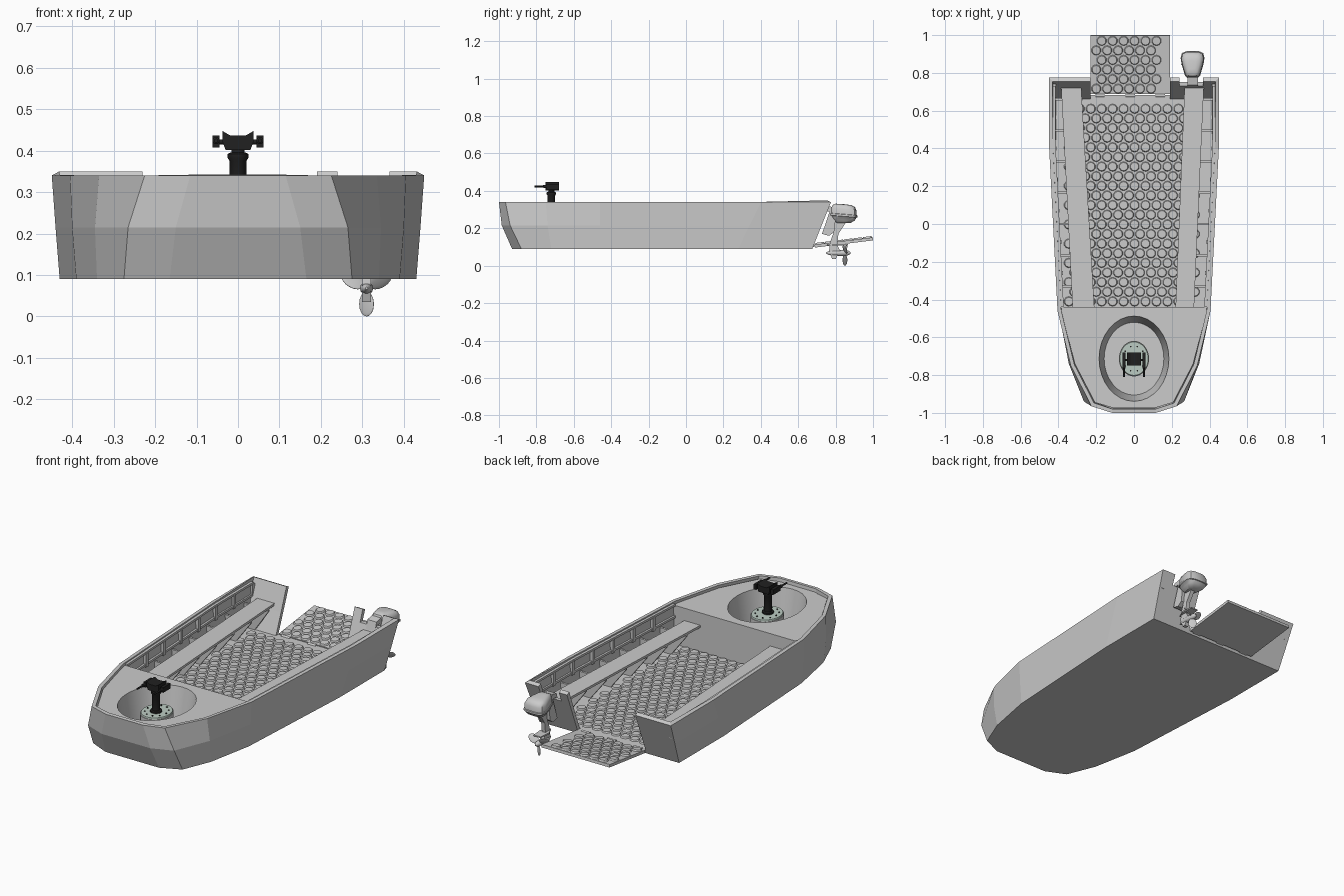
import bpy, bmesh, math
from mathutils import Matrix, Vector

if "Cube" in bpy.data.objects:
    bpy.data.objects.remove(bpy.data.objects["Cube"])


def finish(name, bm, mat=None, smooth=False):
    bmesh.ops.recalc_face_normals(bm, faces=bm.faces)
    me = bpy.data.meshes.new(name)
    bm.to_mesh(me)
    bm.free()
    ob = bpy.data.objects.new(name, me)
    bpy.context.collection.objects.link(ob)
    if mat:
        me.materials.append(mat)
    bpy.ops.object.select_all(action='DESELECT')
    ob.select_set(True)
    bpy.context.view_layer.objects.active = ob
    if smooth:
        bpy.ops.object.shade_smooth_by_angle(angle=math.radians(40))
    return ob


def loft(name, rings, cap_top=True, **kw):
    bm = bmesh.new()
    loops = [[bm.verts.new(p) for p in r] for r in rings]
    n = len(loops[0])
    for a, b in zip(loops, loops[1:]):
        for i in range(n):
            j = (i + 1) % n
            bm.faces.new((a[i], a[j], b[j], b[i]))
    bm.faces.new(loops[0])
    if cap_top:
        bm.faces.new(loops[-1])
    return finish(name, bm, **kw)


def mirrored(half, z):
    return [(x, y, z) for x, y in half] + [(-x, y, z) for x, y in reversed(half)]


def slab(name, pts, lo, hi, axis='z', **kw):
    # extrude a 2D outline: (x,y) along z, (y,z) along x, or (x,z) along y
    put = {'z': lambda a, b, h: (a, b, h), 'x': lambda a, b, h: (h, a, b),
           'y': lambda a, b, h: (a, h, b)}[axis]
    return loft(name, [[put(a, b, h) for a, b in pts] for h in (lo, hi)], **kw)


def box(name, x0, x1, y0, y1, z0, z1, **kw):
    return slab(name, [(x0, y0), (x1, y0), (x1, y1), (x0, y1)], z0, z1, **kw)


def turned(name, origin, profile, axis='z', sides=24, sy=1.0, **kw):
    # stack of rings given as (radius, height) around an axis
    o, rings = Vector(origin), []
    for r, h in profile:
        ring = []
        for i in range(sides):
            a = 2 * math.pi * i / sides
            c, s = r * math.cos(a), r * math.sin(a)
            v = (c, s * sy, h) if axis == 'z' else (c, h, s) if axis == 'y' else (h, c, s)
            ring.append(o + Vector(v))
        rings.append(ring)
    return loft(name, rings, smooth=True, **kw)


def cut(ob, cutter):
    m = ob.modifiers.new('cut', 'BOOLEAN')
    m.object, m.operation, m.solver = cutter, 'DIFFERENCE', 'EXACT'
    bpy.context.view_layer.objects.active = ob
    bpy.ops.object.modifier_apply(modifier=m.name)
    bpy.data.objects.remove(cutter)


def studs(name, x0, x1, y0, y1, z):
    bm = bmesh.new()
    dx, dy, row, y = 0.058, 0.051, 0, y0
    while y <= y1:
        x = x0 + (row % 2) * dx / 2
        while x <= x1:
            bmesh.ops.create_cone(bm, cap_ends=True, segments=10, radius1=0.026, radius2=0.022,
                                  depth=0.008, matrix=Matrix.Translation((x, y, z + 0.004)))
            x += dx
        y += dy
        row += 1
    return finish(name, bm)


black = bpy.data.materials.new('black_metal')
black.diffuse_color = (0.015, 0.015, 0.015, 1)
black.use_nodes = True
black.node_tree.nodes["Principled BSDF"].inputs["Base Color"].default_value = black.diffuse_color
pale = bpy.data.materials.new('pale_green')
pale.diffuse_color = (0.5, 0.6, 0.54, 1)
pale.use_nodes = True
pale.node_tree.nodes["Principled BSDF"].inputs["Base Color"].default_value = pale.diffuse_color

# Hull shell: three outlines, thickened inward
bottom = [(.165, -.93), (.275, -.88), (.34, -.72), (.39, -.46), (.43, .28), (.43, .675)]
middle = [(.15, -.985), (.265, -.94), (.345, -.74), (.40, -.46), (.44, .34), (.44, .725)]
top = [(.115, -1.0), (.225, -.965), (.335, -.75), (.405, -.46), (.449, .4), (.449, .775)]
hull = loft('hull', [mirrored(bottom, .09), mirrored(middle, .215), mirrored(top, .34)], cap_top=False)
m = hull.modifiers.new('wall', 'SOLIDIFY')
m.thickness, m.offset, m.use_even_offset = 0.02, -1, True
bpy.ops.object.modifier_apply(modifier='wall')
# Stern gate opening and motor notch
cut(hull, box('gate_cutter', -.23, .19, .55, .95, .1105, .5))
cut(hull, box('notch_cutter', .24, .365, .6, .95, .285, .5))

# Bow deck with tapered gun pit
deck = loft('bow_deck', [
    mirrored([(.15, -.905), (.255, -.86), (.32, -.71), (.37, -.46), (.37, -.44)], .105),
    mirrored([(.135, -.963), (.247, -.92), (.326, -.73), (.382, -.46), (.382, -.44)], .215),
    mirrored([(.105, -.975), (.207, -.945), (.313, -.74), (.386, -.46), (.386, -.44)], .325)])
cut(deck, turned('pit_cutter', (0, -.713, 0), [(.158, .15), (.185, .325), (.186, .335)], sides=32, sy=1.22))

# Gun pedestal in the pit
turned('gun_pedestal', (0, -.713, 0), [(.08, .145), (.08, .272)], sides=32, sy=1.18)
turned('turntable', (0, -.713, 0), [(.077, .272), (.075, .279)], sides=32, sy=1.18, mat=pale)
for i in range(10):
    a = 2 * math.pi * i / 10
    turned('turntable_bolt', (.057 * math.cos(a), -.713 + .067 * math.sin(a), 0),
           [(.004, .278), (.004, .283)], sides=8, mat=black)

# Twin gun
gy = -.72
turned('gun_column', (0, gy, 0), [(.03, .278), (.03, .288), (.02, .29), (.02, .375), (.025, .382),
                                  (.025, .392), (.016, .396), (.016, .405)], sides=16, mat=black)
slab('gun_cradle', [(-.03, .402), (.03, .402), (.037, .42), (.037, .447), (.018, .436), (-.018, .436),
                    (-.037, .447), (-.037, .42)], gy - .03, gy + .04, axis='y', mat=black)
turned('gun_axle', (0, gy, .421), [(.006, -.055), (.006, .055)], axis='x', sides=10, mat=black)
for s in (-1, 1):
    x = s * .053
    turned('gun_barrel', (x, 0, .424), [(.005, -.81), (.005, -.765), (.009, -.762), (.009, -.70)],
           axis='y', sides=10, mat=black)
    box('gun_receiver', x - .008, x + .008, -.745, -.68, .408, .436, mat=black)

# Benches, brackets, wall ribs and side rails
wall = lambda y: .382 + (.426 - .382) * min(1, (y + .46) / .86)
for s in (-1, 1):
    slab('bench', [(s * .386, .73), (s * .28, .73), (s * .21, -.44), (s * .325, -.44)]
         if s < 0 else [(.37, .73), (.268, .73), (.22, -.44), (.318, -.44)], .243, .256)
    for i in range(7):
        y = -.33 + i * .165
        t = (y + .44) / 1.17
        inner = .222 + t * .055
        w = wall(y)
        slab('bench_bracket', [(s * inner, .243), (s * inner, .232), (s * (w - .07), .112),
                               (s * (w - .015), .112), (s * w, .243)], y - .006, y + .006, axis='y')
        slab('wall_rib', [(s * (w - .012), .25), (s * (w + .003), .25), (s * (w + .008), .325),
                          (s * (w - .012), .325)], y + .06, y + .08, axis='y')
    for z in (.256, .322):
        slab('side_rail', [(s * .372, -.44), (s * .388, -.44), (s * .431, .4), (s * .432, .73),
                           (s * .416, .73), (s * .414, .4)], z, z + .012)

# Studded floor and stern ramp
studs('floor_studs', -.345, .35, -.41, .64, .11)
ramp = box('ramp', -.23, .19, 0, .314, -.008, .008)
grip = studs('ramp_studs', -.2, .14, .03, .30, .008)
for ob in (ramp, grip):
    ob.location = (0, .688, .105)
    ob.rotation_euler = (math.radians(7), 0, 0)
for x in (-.18, -.02, .14):
    turned('ramp_hinge', (x, .68, .108), [(.009, -.025), (.009, .025)], axis='x', sides=10)

# Outboard motor cowl: rounded outline wider at the rear
mx = .31
outline = [(.0, -.07), (.028, -.069), (.04, -.055), (.056, -.0), (.062, .035), (.056, .06), (.035, .07), (0, .072)]
outline += [(-x, y) for x, y in reversed(outline[1:-1])]


def cowl_ring(z, s, tilt):
    return [(mx + x * s, .843 + y * s, z - tilt * y * s) for x, y in outline]


loft('motor_cowl', [cowl_ring(z, s, t) for z, s, t in
     [(.228, .5, 0), (.244, .82, .05), (.262, .95, .08), (.264, 1.02, .08), (.274, 1.02, .08), (.276, .97, .08),
      (.303, .95, .1), (.319, .84, .1), (.327, .62, .1), (.329, .3, .1)]], smooth=True)

# Motor leg, clamp, plate and gearcase
slab('motor_leg', [(.79, .24), (.86, .24), (.838, .205), (.815, .17), (.808, .11), (.825, .08),
                   (.80, .035), (.782, .035), (.765, .08), (.772, .13), (.79, .18)], mx - .011, mx + .011, axis='x')
slab('clamp_bracket', [(.735, .31), (.775, .318), (.80, .25), (.792, .18), (.765, .16), (.727, .17),
                       (.768, .29), (.742, .29), (.728, .25), (.718, .25)], mx - .028, mx + .028, axis='x')
slab('water_plate', [(mx - .008, .755), (mx + .008, .755), (mx + .028, .80), (mx + .022, .865),
                     (mx - .022, .865), (mx - .028, .80)], .108, .115)
turned('gearcase', (mx, 0, .068), [(.003, .748), (.011, .765), (.016, .79), (.016, .835), (.014, .865), (.004, .88)],
       axis='y', sides=14)

# Three-bladed propeller
for k in range(3):
    bm = bmesh.new()
    bmesh.ops.create_uvsphere(bm, u_segments=14, v_segments=8, radius=1)
    spin = Matrix.Rotation(math.radians(120 * k + 180), 4, 'Y')
    pitch = Matrix.Rotation(math.radians(35), 4, 'Z')
    bm.transform(Matrix.Translation((mx, .85, .068)) @ spin @ Matrix.Translation((0, 0, .038))
                 @ pitch @ Matrix.Diagonal((.022, .003, .03, 1)))
    finish('propeller_blade', bm, smooth=True)
